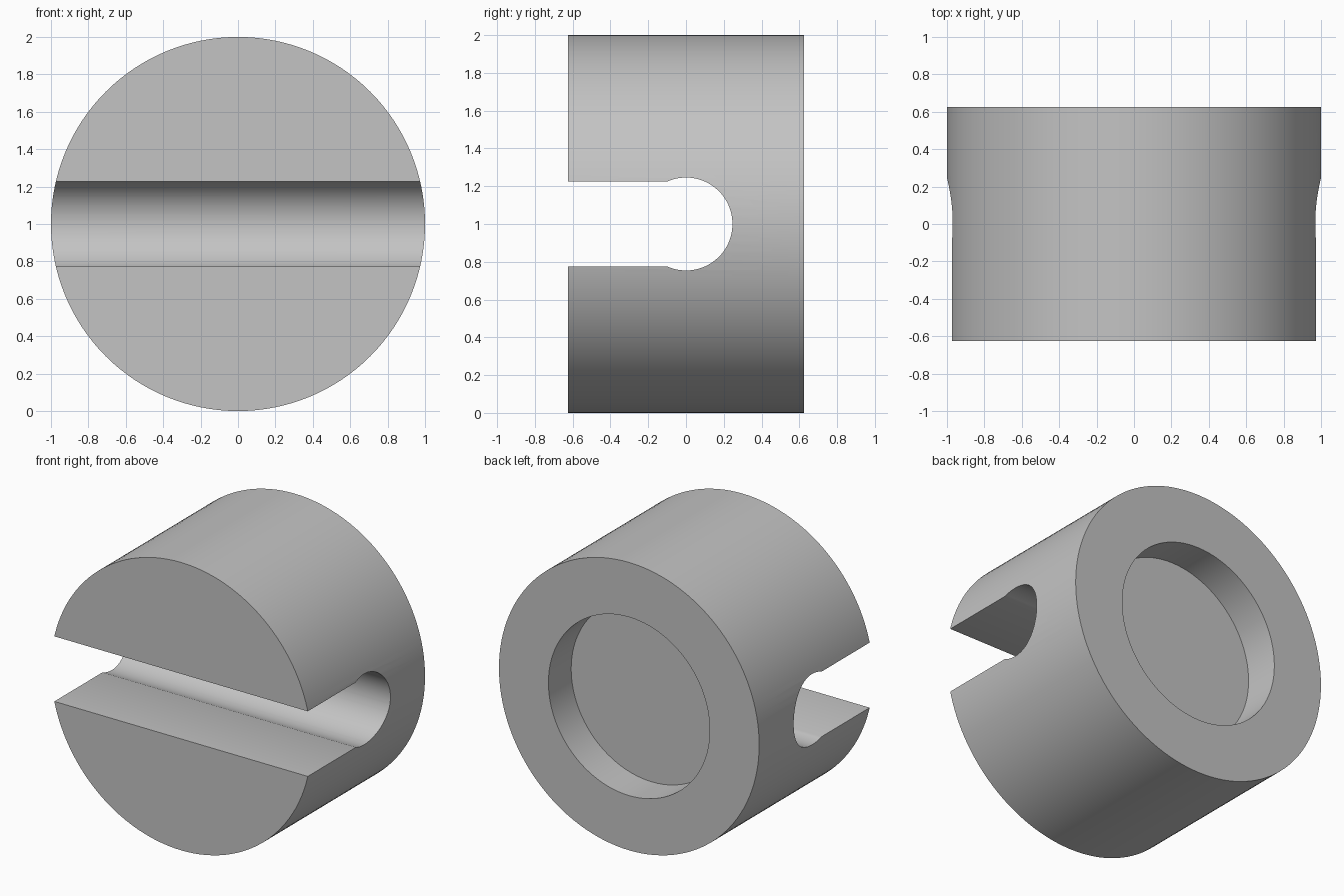
import bpy, bmesh, math

old = bpy.data.objects.get("Cube")
if old:
    bpy.data.objects.remove(old, do_unlink=True)

RADIUS, HALF_LENGTH, MID = 1.0, 0.625, 1.0
HOLE_R, SLOT_HALF = 0.246, 0.226
RECESS_R, RECESS_DEPTH = 0.62, 0.25

grey = bpy.data.materials.new("plain grey")
grey.use_nodes = True
colour = (0.55, 0.55, 0.55, 1)
grey.diffuse_color = colour
grey.node_tree.nodes["Principled BSDF"].inputs["Base Color"].default_value = colour


def cylinder_y(name, radius, y0, y1, sides):
    """Cylinder lying along the y axis."""
    bpy.ops.mesh.primitive_cylinder_add(
        vertices=sides, radius=radius, depth=y1 - y0,
        location=(0, (y0 + y1) / 2, MID), rotation=(math.pi / 2, 0, 0))
    obj = bpy.context.object
    obj.name = name
    obj.data.materials.append(grey)
    return obj


def prism_x(name, profile, half_width):
    """Extrude a (y, z) profile along the x axis."""
    bm = bmesh.new()
    face = bm.faces.new([bm.verts.new((-half_width, y, z)) for y, z in profile])
    out = bmesh.ops.extrude_face_region(bm, geom=[face])
    moved = [v for v in out["geom"] if isinstance(v, bmesh.types.BMVert)]
    bmesh.ops.translate(bm, verts=moved, vec=(2 * half_width, 0, 0))
    bmesh.ops.recalc_face_normals(bm, faces=bm.faces)
    mesh = bpy.data.meshes.new(name)
    bm.to_mesh(mesh)
    bm.free()
    mesh.materials.append(grey)
    obj = bpy.data.objects.new(name, mesh)
    bpy.context.collection.objects.link(obj)
    return obj


# Round body
body = cylinder_y("slotted_barrel", RADIUS, -HALF_LENGTH, HALF_LENGTH, 128)

# Keyhole slot: round bore opening to the front through a narrower channel
start = math.pi - math.asin(SLOT_HALF / HOLE_R)
steps = 56
profile = [(-1, MID + SLOT_HALF)]
for i in range(steps + 1):
    a = start - 2 * start * i / steps
    profile.append((HOLE_R * math.cos(a), MID + HOLE_R * math.sin(a)))
profile.append((-1, MID - SLOT_HALF))
slot = prism_x("slot_cutter", profile, 1.2)

# Blind round recess in the back
recess = cylinder_y("recess_cutter", RECESS_R, HALF_LENGTH - RECESS_DEPTH, 1, 96)

for cutter in (slot, recess):
    cutter.hide_render = True
    mod = body.modifiers.new(cutter.name, "BOOLEAN")
    mod.operation, mod.solver, mod.object = "DIFFERENCE", "EXACT", cutter

# Apply the cuts, then smooth the curved walls
bpy.ops.object.select_all(action="DESELECT")
body.select_set(True)
bpy.context.view_layer.objects.active = body
for mod in list(body.modifiers):
    bpy.ops.object.modifier_apply(modifier=mod.name)
for cutter in (slot, recess):
    bpy.data.objects.remove(cutter, do_unlink=True)
bpy.ops.object.transform_apply(location=True, rotation=True, scale=True)
bpy.ops.object.shade_smooth_by_angle(angle=math.radians(30))
